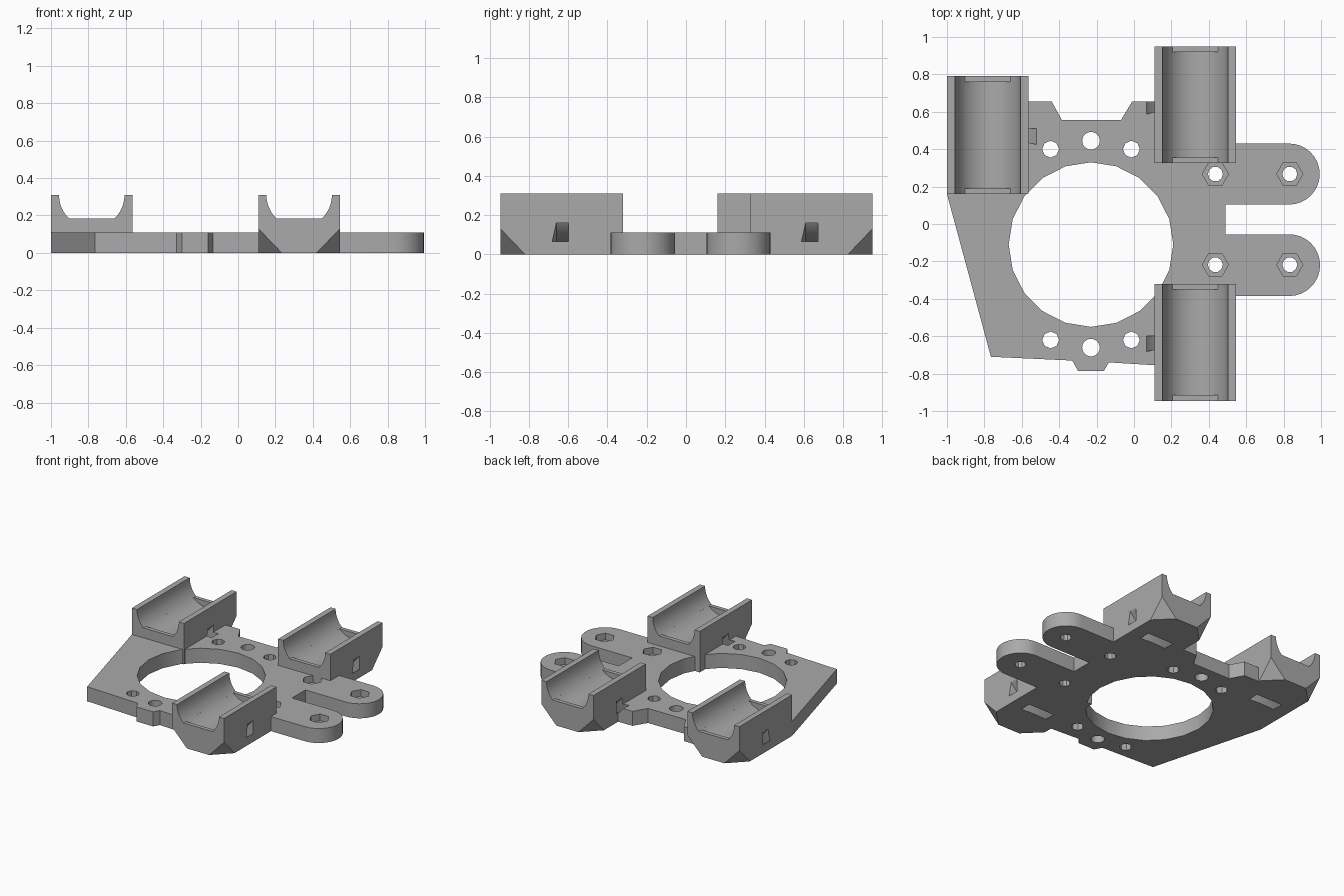
import bpy, bmesh, math
from mathutils import Vector

cube = bpy.data.objects.get("Cube")
if cube:
    bpy.data.objects.remove(cube, do_unlink=True)

grey = bpy.data.materials.new("plain_grey")
grey.use_nodes = True
COLOUR = (0.4, 0.4, 0.4, 1)
grey.diffuse_color = COLOUR
grey.node_tree.nodes["Principled BSDF"].inputs["Base Color"].default_value = COLOUR

THICK, TALL = 0.11, 0.31
BORE, LIP_Z = 0.175, 0.185


def finish(name, bm):
    bmesh.ops.recalc_face_normals(bm, faces=bm.faces)
    mesh = bpy.data.meshes.new(name)
    bm.to_mesh(mesh)
    bm.free()
    mesh.materials.append(grey)
    obj = bpy.data.objects.new(name, mesh)
    bpy.context.collection.objects.link(obj)
    return obj


def prism_mesh(points, low, high, along_y=False):
    """Extrude a closed outline along z, or an x-z outline along y."""
    bm = bmesh.new()
    place = (lambda p: (p[0], low, p[1])) if along_y else (lambda p: (p[0], p[1], low))
    face = bm.faces.new([bm.verts.new(place(p)) for p in points])
    new = bmesh.ops.extrude_face_region(bm, geom=[face])["geom"]
    step = Vector((0, high - low, 0)) if along_y else Vector((0, 0, high - low))
    bmesh.ops.translate(bm, vec=step, verts=[g for g in new if isinstance(g, bmesh.types.BMVert)])
    return bm


def prism(name, *args):
    return finish(name, prism_mesh(*args))


def arc(x, y, r, start, end, steps):
    angles = [math.radians(start + (end - start) * i / steps) for i in range(steps + 1)]
    return [(x + r * math.cos(a), y + r * math.sin(a)) for a in angles]


def polygon(x, y, r, sides):
    return arc(x, y, r, 0, 360, sides)[:-1]


def cut(obj, cutters):
    bpy.context.view_layer.objects.active = obj
    for c in cutters:
        c.hide_render = True
        mod = obj.modifiers.new("cut", "BOOLEAN")
        mod.operation, mod.solver, mod.object = "DIFFERENCE", "EXACT", c
        bpy.ops.object.modifier_apply(modifier=mod.name)


def smooth(obj):
    bpy.ops.object.select_all(action="DESELECT")
    obj.select_set(True)
    bpy.context.view_layer.objects.active = obj
    bpy.ops.object.shade_smooth_by_angle(angle=math.radians(30))


def block(x, y0, y1, half=0.218):
    return [(x - half, y0), (x + half, y0), (x + half, y1), (x - half, y1)]


def tie_ring(x, y):
    """Ring-shaped strap channel around the bearing axis."""
    bm = bmesh.new()
    section = [(0.263, -0.028), (0.329, -0.05), (0.329, 0.035), (0.263, 0.035)]
    face = bm.faces.new([bm.verts.new((x + r, y + dy, TALL)) for r, dy in section])
    bmesh.ops.spin(bm, geom=[face] + face.edges[:] + face.verts[:], cent=(x, y, TALL),
                   axis=(0, 1, 0), angle=math.tau, steps=48, use_merge=True)
    bmesh.ops.remove_doubles(bm, verts=bm.verts, dist=0.0005)
    inner = [f for f in bm.faces if len({round(v.co.y, 4) for v in f.verts}) == 3]
    bmesh.ops.delete(bm, geom=inner, context="FACES")
    # drop the leftover section face
    caps = [f for f in bm.faces if all(abs(v.co.z - TALL) < 1e-5 for v in f.verts)]
    bmesh.ops.delete(bm, geom=caps, context="FACES")
    return finish("strap_cutter", bm)


def trough(x, y0, y1, floor):
    """Round-bottomed cutter, flattened at the floor height."""
    drop = math.degrees(math.asin(min(1, (TALL - floor) / BORE)))
    if drop > 89:
        pts = arc(x, TALL, BORE, 180, 360, 32)
    else:
        pts = arc(x, TALL, BORE, 180, 180 + drop, 10) + arc(x, TALL, BORE, 360 - drop, 360, 10)
    pts += [(x + BORE, TALL + 0.1), (x - BORE, TALL + 0.1)]
    return prism("trough_cutter", pts, y0, y1, True)


helpers, block_cutters, rings = [], [], []

# Bearing cradles: position, y range and the end with bevelled bottom corners
cradles = [("left_rear_cradle", 0.327, 0.325, 0.95, 1),
           ("left_front_cradle", 0.327, -0.945, -0.32, -1),
           ("right_rear_cradle", -0.782, 0.16, 0.79, 1)]
for name, x, y0, y1, end in cradles:
    bm = prism_mesh(block(x, y0, y1), 0, TALL)
    for side in (-1, 1):
        corner = Vector((x + side * 0.218, y1 if end > 0 else y0, 0.13))
        bmesh.ops.bisect_plane(bm, geom=bm.verts[:] + bm.edges[:] + bm.faces[:], plane_co=corner,
                               plane_no=(side / 0.125, end / 0.125, -1 / 0.13), clear_outer=True)
        bmesh.ops.holes_fill(bm, edges=[e for e in bm.edges if e.is_boundary])
    cradle = finish(name, bm)
    ring = tie_ring(x, (y0 + y1) / 2)
    cutters = [trough(x, y0 - 0.05, y1 + 0.05, LIP_Z),
               trough(x, y0 + 0.03, y1 - 0.03, TALL - BORE), ring]
    cut(cradle, cutters)
    smooth(cradle)
    rings.append(ring)
    helpers += cutters
    block_cutters.append(prism("block_cutter", block(x, y0, y1), -0.1, TALL))

# Base plate with two rounded arms
outline = [(-1, 0.16), (-0.765, -0.71), (-0.33, -0.73), (-0.3, -0.785), (-0.16, -0.785),
           (-0.135, -0.74), (0.11, -0.755), (0.3, -0.755), (0.3, -0.385)]
outline += arc(0.83, -0.22, 0.165, -90, 90, 16) + [(0.49, -0.055), (0.49, 0.105)]
outline += arc(0.83, 0.267, 0.163, -90, 90, 16) + [(0.3, 0.43), (0.3, 0.655)]
outline += [(-0.01, 0.655), (-0.07, 0.555), (-0.385, 0.555), (-0.44, 0.655), (-0.8, 0.655), (-0.8, 0.16)]
plate = prism("base_plate", outline, 0, THICK)

# Central opening, mounting holes and nut pockets
holes = [prism("opening_cutter", polygon(-0.23, -0.11, 0.44, 20), -0.1, 0.3)]
for side in (-1, 1):
    holes.append(prism("hole_cutter", polygon(-0.23, -0.108 + side * 0.553, 0.047, 24), -0.1, 0.3))
    for dx in (-0.216, 0.216):
        holes.append(prism("hole_cutter", polygon(-0.23 + dx, -0.11 + side * 0.51, 0.045, 8), -0.1, 0.3))
for x in (0.435, 0.833):
    for y in (-0.218, 0.267):
        holes.append(prism("hole_cutter", polygon(x, y, 0.04, 10), -0.1, 0.3))
        holes.append(prism("pocket_cutter", polygon(x, y, 0.07, 6), 0.06, 0.3))
cut(plate, holes + block_cutters + rings)
smooth(plate)

for h in helpers + holes + block_cutters:
    bpy.data.objects.remove(h, do_unlink=True)
